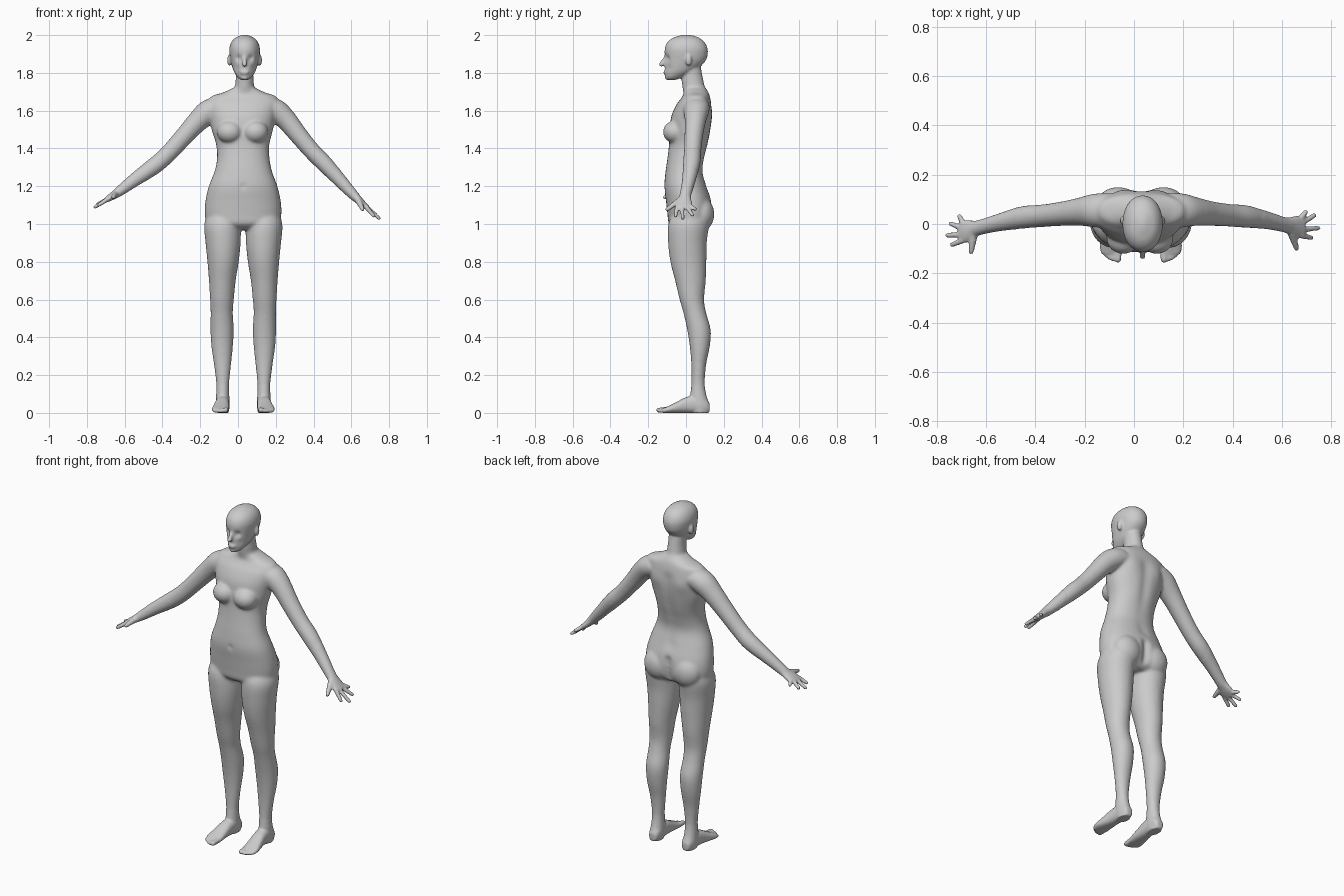
import bpy, bmesh, math
from mathutils import Vector, Matrix

CX = 0.028                      # body midline
X, Y, Z = Vector((1, 0, 0)), Vector((0, 1, 0)), Vector((0, 0, 1))
bm = bmesh.new()


def smooth_rows(rows, n=5):
    """Catmull-Rom interpolation of rows of numbers."""
    out = []
    for i in range(len(rows) - 1):
        p = [rows[max(i - 1, 0)], rows[i], rows[i + 1], rows[min(i + 2, len(rows) - 1)]]
        for k in range(n):
            t = k / n
            out.append([0.5 * (2 * b + (c - a) * t + (2 * a - 5 * b + 4 * c - d) * t * t
                               + (3 * b - a - 3 * c + d) * t ** 3) for a, b, c, d in zip(*p)])
    return out + [list(rows[-1])]


def loft(rows, u=X, v=Y, power=2.0, seg=32):
    """Closed skin over rows of (x, y, z, radius along u, radius along v)."""
    rings = []
    for x, y, z, ru, rv in smooth_rows(rows):
        ring = []
        for k in range(seg):
            a = 2 * math.pi * k / seg
            c, s = math.cos(a), math.sin(a)
            c = math.copysign(abs(c) ** (2 / power), c)
            s = math.copysign(abs(s) ** (2 / power), s)
            ring.append(bm.verts.new(Vector((x, y, z)) + u * c * max(ru, .002) + v * s * max(rv, .002)))
        rings.append(ring)
    for r0, r1 in zip(rings, rings[1:]):
        for k in range(seg):
            j = (k + 1) % seg
            bm.faces.new((r0[k], r0[j], r1[j], r1[k]))
    bm.faces.new(rings[0][::-1])
    bm.faces.new(rings[-1])


def body(rows, power=2.0):
    """Upright loft from rows of (z, centre x, half width, front y, back y)."""
    loft([(x, (f + b) / 2, z, w, (b - f) / 2) for z, x, w, f, b in rows], power=power)


def digit(a, b, r0, r1):
    """Tapered finger or toe with a rounded tip."""
    a, b = Vector(a), Vector(b)
    d = (b - a).normalized()
    u = d.cross(Y if abs(d.y) < .8 else X).normalized()
    pts = [(a, r0), (a.lerp(b, .5), (r0 + r1) / 2), (b - d * r1, r1), (b - d * r1 * .3, r1 * .75), (b, r1 * .25)]
    loft([(*p, r, r) for p, r in pts], u, u.cross(d), seg=16)


def blob(c, r):
    m = Matrix.Translation(c) @ Matrix.Diagonal((*r, 1))
    bmesh.ops.create_uvsphere(bm, u_segments=32, v_segments=20, radius=1, matrix=m)


# Torso
body([(.97, .028, .13, -.05, .09), (1.0, .028, .188, -.09, .125), (1.05, .027, .203, -.098, .138),
      (1.12, .027, .2, -.106, .135), (1.2, .027, .182, -.115, .11), (1.28, .028, .152, -.108, .088),
      (1.35, .028, .139, -.098, .098), (1.42, .025, .141, -.09, .117), (1.5, .023, .163, -.086, .132),
      (1.57, .024, .175, -.078, .137), (1.63, .026, .187, -.052, .134), (1.66, .029, .182, -.03, .13),
      (1.68, .03, .165, -.016, .125), (1.695, .032, .115, -.012, .12), (1.72, .034, .06, -.012, .105)], 2.2)
# Neck
loft([(.034, .05, 1.65, .08, .055), (.034, .043, 1.71, .056, .06), (.035, .035, 1.755, .048, .058),
      (.035, .03, 1.8, .046, .054), (.035, .02, 1.85, .05, .055)])
# Head
HX = .035
body([(1.763, HX, .018, -.098, -.055), (1.775, HX, .036, -.108, -.02), (1.805, HX, .056, -.112, .04),
      (1.84, HX, .068, -.112, .083), (1.87, HX, .075, -.112, .107), (1.9, HX, .08, -.113, .115),
      (1.93, HX, .081, -.112, .114), (1.96, HX, .072, -.1, .1), (1.983, HX, .053, -.073, .074),
      (1.996, HX, .027, -.038, .042), (2.002, HX, .008, -.012, .015)], 2.1)
digit((HX, -.104, 1.888), (HX, -.137, 1.835), .009, .0125)
blob((HX, -.11, 1.805), (.024, .01, .006))
blob((HX, -.109, 1.796), (.02, .01, .006))
blob((HX, -.1, 1.775), (.018, .012, .012))

TOES = [(.094, -.157, .0135), (.112, -.152, .0105), (.126, -.146, .01), (.139, -.137, .0095), (.152, -.125, .009)]
for s in (-1, 1):
    # Ear, breast, buttock
    blob((HX + s * .08, .014, 1.867), (.012, .017, .03))
    blob((CX - .004 + s * .068, -.058, 1.487), (.068, .064, .06))
    blob((CX + s * .092, .08, 1.052), (.088, .07, .09))
    # Leg
    body([(z, CX + s * x, w, f, b) for z, x, w, f, b in (
        (1.07, .1, .08, -.06, .115), (1.0, .11, .097, -.094, .122), (.9, .107, .093, -.095, .11),
        (.8, .107, .083, -.083, .108), (.7, .111, .071, -.058, .105), (.6, .113, .063, -.034, .096),
        (.53, .114, .059, -.014, .107), (.44, .112, .062, .006, .131), (.35, .112, .057, .02, .126),
        (.25, .11, .045, .028, .106), (.15, .109, .034, .028, .1), (.09, .109, .035, .022, .109),
        (.04, .109, .037, .02, .126), (0, .109, .032, .03, .12))])
    # Foot
    loft([(CX + s * x, y, h / 2, w, h / 2) for y, x, w, h in (
        (.125, .108, .02, .05), (.1, .108, .033, .08), (.05, .109, .036, .092), (0, .112, .038, .083),
        (-.05, .117, .043, .058), (-.09, .121, .046, .038), (-.122, .121, .04, .024))], v=Z, power=2.4)
    # Toes
    for x, y, r in TOES:
        digit((CX + s * x * .97, -.085, r + .004), (CX + s * x, y, r), r * 1.15, r)

# Arms: shared radii, one path per side
RADII = [(.06, .068), (.064, .068), (.056, .057), (.05, .05), (.046, .046), (.045, .046),
         (.036, .036), (.027, .031), (.022, .036), (.018, .046), (.012, .042)]
RIGHT = [(.15, .055, 1.63), (.2, .055, 1.6), (.257, .05, 1.55), (.317, .042, 1.475), (.39, .035, 1.388),
         (.457, .03, 1.32), (.54, .015, 1.23), (.61, -.003, 1.155), (.635, -.008, 1.13),
         (.662, -.012, 1.104), (.688, -.012, 1.084)]
LEFT = [(-.1, .055, 1.625), (-.16, .055, 1.592), (-.222, .05, 1.535), (-.29, .042, 1.46), (-.375, .033, 1.367),
        (-.45, .027, 1.302), (-.545, .007, 1.235), (-.625, -.014, 1.175), (-.65, -.022, 1.157),
        (-.68, -.03, 1.138), (-.706, -.034, 1.122)]
for path, u in ((RIGHT, (.74, 0, .67)), (LEFT, (-.65, 0, .76))):
    loft([p + r for p, r in zip(path, RADII)], Vector(u))
# Fingers: knuckle offset in y and fingertip
HANDS = [(RIGHT, [(.725, -.057, 1.035), (.754, -.016, 1.024), (.737, .038, 1.042), (.702, .055, 1.075)], (.662, -.107, 1.072)),
         (LEFT, [(-.745, -.087, 1.095), (-.765, -.046, 1.085), (-.752, .005, 1.1), (-.712, .04, 1.122)], (-.662, -.122, 1.14))]
for path, tips, thumb in HANDS:
    k = Vector(path[9]).lerp(Vector(path[10]), .5)
    for off, tip in zip((-.034, -.011, .013, .034), tips):
        digit(k + Y * off, tip, .0125, .0095)
    digit(Vector(path[8]) - Y * .018, thumb, .018, .0105)

mesh = bpy.data.meshes.new("body")
bm.to_mesh(mesh)
bm.free()
obj = bpy.data.objects.new("body", mesh)
bpy.context.collection.objects.link(obj)
bpy.context.view_layer.objects.active = obj
obj.select_set(True)

# Fuse all parts into one skin
rm = obj.modifiers.new("fuse", 'REMESH')
rm.mode = 'VOXEL'
rm.voxel_size = .006
bpy.ops.object.modifier_apply(modifier=rm.name)

# Soft dents and bumps: (centre, radius, push along y)
dabs = [((CX, -.115, 1.2), .012, .01)]
dabs += [((CX, .125, 1.2 + .04 * i), .028, -.007) for i in range(11)]
dabs += [((CX, .135, .99 + .025 * i), .018, -.016) for i in range(6)]
for s in (-1, 1):
    dabs += [((HX + s * .03, -.1, 1.877), .017, .014), ((HX + s * .03, -.092, 1.874), .008, -.005),
             ((HX + s * .045, -.09, 1.825), .02, .005), ((CX + s * .09, .125, 1.58), .05, .009)]
dabs = [(Vector(c), r, p) for c, r, p in dabs]
verts = obj.data.vertices
for v in verts:
    co = v.co.copy()
    for c, r, p in dabs:
        d = (co - c).length_squared / (r * r)
        if d < 6:
            v.co.y += p * math.exp(-d)

# Blend trunk and limbs strongly, hands, feet and face lightly
group = obj.vertex_groups.new(name="trunk")
group.add([v.index for v in verts if .14 < v.co.z < 1.75 and abs(v.co.x - CX) < .5], 1, 'REPLACE')
for name, count in (("trunk", 22), ("", 3)):
    sm = obj.modifiers.new("blend", 'SMOOTH')
    sm.factor = .5
    sm.iterations = count
    sm.vertex_group = name
bpy.ops.object.shade_smooth()
